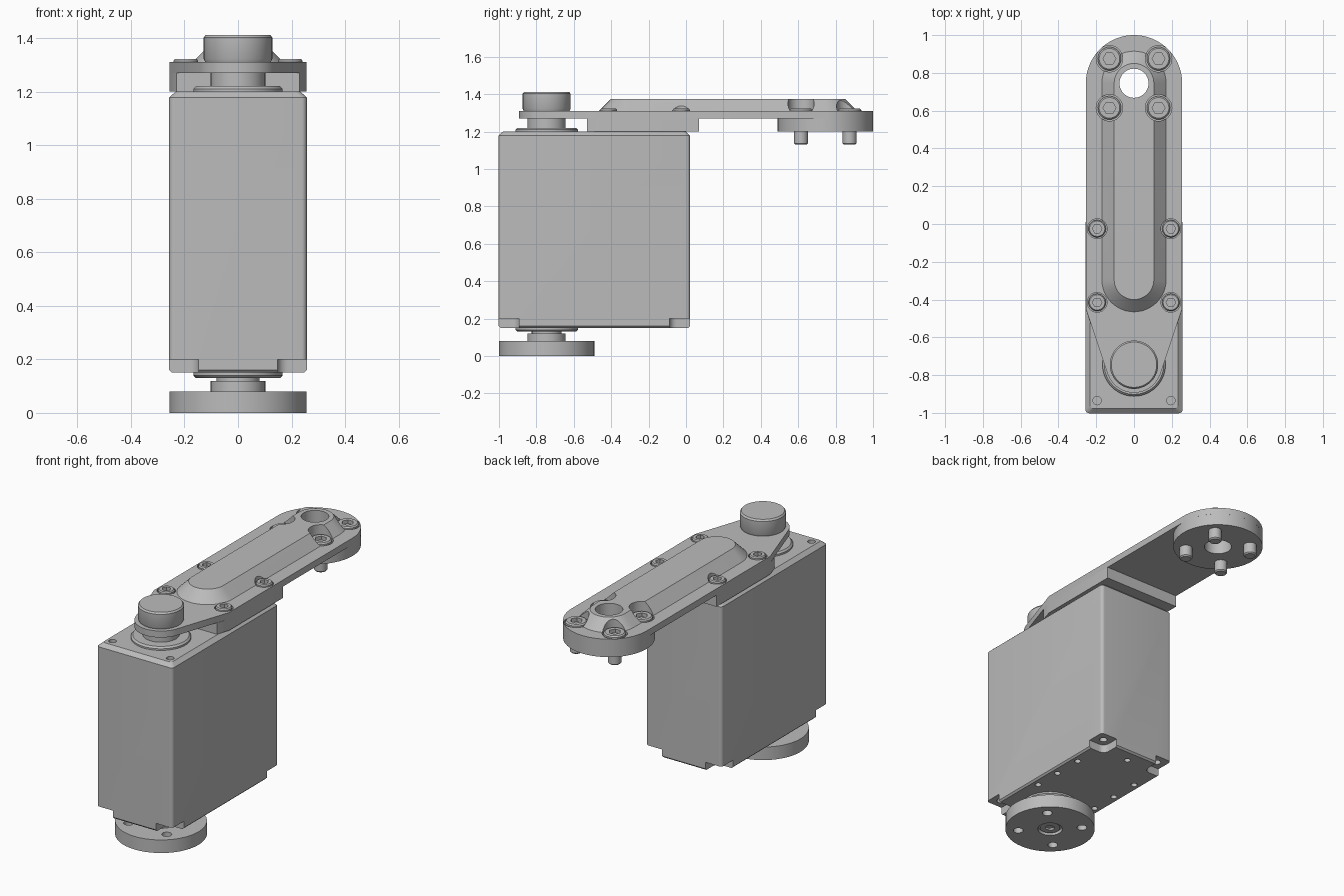
import bpy, bmesh
from math import cos, sin, pi, radians

cube = bpy.data.objects.get("Cube")
if cube:
    bpy.data.objects.remove(cube, do_unlink=True)

grey = bpy.data.materials.new("plain_grey")
grey.use_nodes = True
GREY = (0.5, 0.5, 0.5, 1)
grey.diffuse_color = GREY
grey.node_tree.nodes["Principled BSDF"].inputs["Base Color"].default_value = GREY


def arc(r, cx=0, cy=0, start=0, end=360, n=48, closed=True):
    """Points on an arc; a closed ring leaves out the repeated last point."""
    steps = n if closed else n - 1
    angles = [radians(start + (end - start) * i / steps) for i in range(n)]
    return [(cx + r * cos(a), cy + r * sin(a)) for a in angles]


def hexagon(r, cx, cy, n=48):
    """Hexagon with as many points as a ring, so both can be lofted."""
    pts = []
    for i in range(n):
        a = 2 * pi * i / n
        d = r * cos(pi / 6) / cos(a % (pi / 3) - pi / 6)
        pts.append((cx + d * cos(a), cy + d * sin(a)))
    return pts


def rounded_rect(hx, hy, r, cx=0, cy=0):
    pts = []
    for k, (sx, sy) in enumerate([(1, 1), (-1, 1), (-1, -1), (1, -1)]):
        pts += arc(r, cx + sx * (hx - r), cy + sy * (hy - r),
                   90 * k, 90 * k + 90, 8, False)
    return pts


def stadium(r, y0, y1):
    return arc(r, 0, y1, 0, 180, 25, False) + arc(r, 0, y0, 180, 360, 25, False)


def add_loft(bm, levels):
    """Skin a stack of (outline, z) levels and cap both ends."""
    rings = [[bm.verts.new((x, y, z)) for x, y in pts] for pts, z in levels]
    n = len(rings[0])
    for low, high in zip(rings, rings[1:]):
        for i in range(n):
            j = (i + 1) % n
            bm.faces.new((low[i], low[j], high[j], high[i]))
    bm.faces.new(rings[0][::-1])
    bm.faces.new(rings[-1])


def part(name, *lofts):
    bm = bmesh.new()
    for levels in lofts:
        add_loft(bm, levels)
    bmesh.ops.recalc_face_normals(bm, faces=bm.faces)
    mesh = bpy.data.meshes.new(name)
    bm.to_mesh(mesh)
    bm.free()
    mesh.materials.append(grey)
    obj = bpy.data.objects.new(name, mesh)
    bpy.context.collection.objects.link(obj)
    return obj


def cyl(r, x, y, z0, z1):
    ring = arc(r, x, y)
    return [(ring, z0), (ring, z1)]


def cut(obj, *lofts):
    """Subtract lofts from a part and bake the result."""
    cutter = part("cutter", *lofts)
    cutter.hide_render = True
    mod = obj.modifiers.new("cut", 'BOOLEAN')
    mod.operation = 'DIFFERENCE'
    mod.solver = 'EXACT'
    mod.object = cutter
    bpy.context.view_layer.objects.active = obj
    bpy.ops.object.modifier_apply(modifier=mod.name)
    bpy.data.objects.remove(cutter, do_unlink=True)


HORN_Y, TIP_Y = -0.745, 0.745
SIDES = (-1, 1)
BODY_Y, HX, HY = -0.49, 0.257, 0.512

# Servo body with chamfered top, corner notches and screw holes
def body_ring(inset):
    return rounded_rect(HX - inset, HY - inset, 0.02, 0, BODY_Y)

body = part("servo_body", [(body_ring(0.01), 0.15), (body_ring(0), 0.16),
                           (body_ring(0), 1.178), (body_ring(0.024), 1.2)])
notches, holes = [], []
for s in SIDES:
    for t in SIDES:
        notch = rounded_rect(0.11, 0.11, 0.04, s * HX, BODY_Y + t * HY)
        notches.append([(notch, 0.1), (notch, 0.2)])
        holes.append(cyl(0.022, s * 0.2, BODY_Y + t * 0.455, 0.18, 0.25))
    holes.append(cyl(0.022, s * 0.195, -0.935, 1.17, 1.25))
    holes += [cyl(0.018, s * 0.21, y, 0.1, 0.18) for y in (-0.6, -0.43, -0.25)]
holes.append(cyl(0.018, 0, -0.06, 0.1, 0.18))
cut(body, *notches)
cut(body, *holes)

# Output bearings and shafts
def ring(r):
    return arc(r, 0, HORN_Y)

part("top_bearing", [(ring(0.167), 1.19), (ring(0.167), 1.21), (ring(0.157), 1.22)])
part("top_shaft", cyl(0.102, 0, HORN_Y, 1.21, 1.275))
part("bottom_bearing", [(ring(0.157), 0.13), (ring(0.167), 0.14), (ring(0.167), 0.16)])
part("bottom_shaft", cyl(0.08, 0, HORN_Y, 0.11, 0.14))
part("bottom_collar", cyl(0.102, 0, HORN_Y, 0.075, 0.12))
part("top_cap", [(ring(0.12), 1.305), (ring(0.128), 1.322),
                 (ring(0.128), 1.402), (ring(0.12), 1.412)])

# Lower horn disc with four holes and a central screw
horn = part("bottom_horn", cyl(0.255, 0, HORN_Y, 0, 0.08))
cut(horn, cyl(0.07, 0, HORN_Y, -0.1, 0.02),
    *[cyl(0.028, s * 0.129, HORN_Y + t * 0.129, -0.1, 0.2)
      for s in SIDES for t in SIDES])
part("horn_screw", [(ring(0.058), 0.03), (ring(0.058), 0.008),
                    (hexagon(0.028, 0, HORN_Y), 0.008),
                    (hexagon(0.028, 0, HORN_Y), 0.025)])

# Arm: tapered plate, spacer block, tip disc and raised ridge
outline = (arc(0.255, 0, TIP_Y, 0, 180, 41, False) + [(-0.255, -0.45)]
           + arc(0.148, 0, HORN_Y, 200, 340, 31, False) + [(0.255, -0.45)])
plate = part("arm_plate", [(outline, 1.27), (outline, 1.31)])
block = [(0.255, 0.07), (-0.255, 0.07), (-0.255, -0.45),
         (-0.23, -0.53), (0.23, -0.53), (0.255, -0.45)]
part("arm_spacer", [(block, 1.2), (block, 1.27)])
tip = part("arm_tip_disc", cyl(0.255, 0, TIP_Y, 1.2, 1.27))
ridge = part("arm_ridge", [(stadium(0.17, -0.295, TIP_Y), 1.305),
                           (stadium(0.17, -0.295, TIP_Y), 1.31),
                           (stadium(0.105, -0.295, TIP_Y), 1.375)])

# Screw pockets and the tip bore
tip_spots = [(s * 0.13, TIP_Y + t * 0.13) for s in SIDES for t in SIDES]
edge_spots = [(s * 0.195, y) for s in SIDES for y in (-0.025, -0.415)]
pockets = ([cyl(0.07, x, y, 1.295, 1.5) for x, y in tip_spots]
           + [cyl(0.052, x, y, 1.295, 1.5) for x, y in edge_spots])
bore = cyl(0.077, 0, TIP_Y, 1.1, 1.5)
for obj in (plate, ridge):
    cut(obj, *pockets)
for obj in (plate, ridge, tip):
    cut(obj, bore)


# Socket-head screws and the studs under the tip
def screw(name, x, y, r):
    socket = hexagon(r * 0.55, x, y)
    part(name, [(arc(r, x, y), 1.29), (arc(r, x, y), 1.315),
                (arc(r * 0.88, x, y), 1.322), (socket, 1.322), (socket, 1.3)])


for x, y in tip_spots:
    screw("tip_screw", x, y, 0.062)
    part("tip_stud", [(arc(0.03, x, y), 1.13), (arc(0.037, x, y), 1.137),
                      (arc(0.037, x, y), 1.21)])
for x, y in edge_spots:
    screw("edge_screw", x, y, 0.046)

# Smooth the round walls, keep edges crisp
bpy.ops.object.select_all(action='DESELECT')
for obj in bpy.context.scene.objects:
    if obj.type == 'MESH':
        obj.select_set(True)
        bpy.context.view_layer.objects.active = obj
bpy.ops.object.shade_smooth_by_angle(angle=radians(30))
